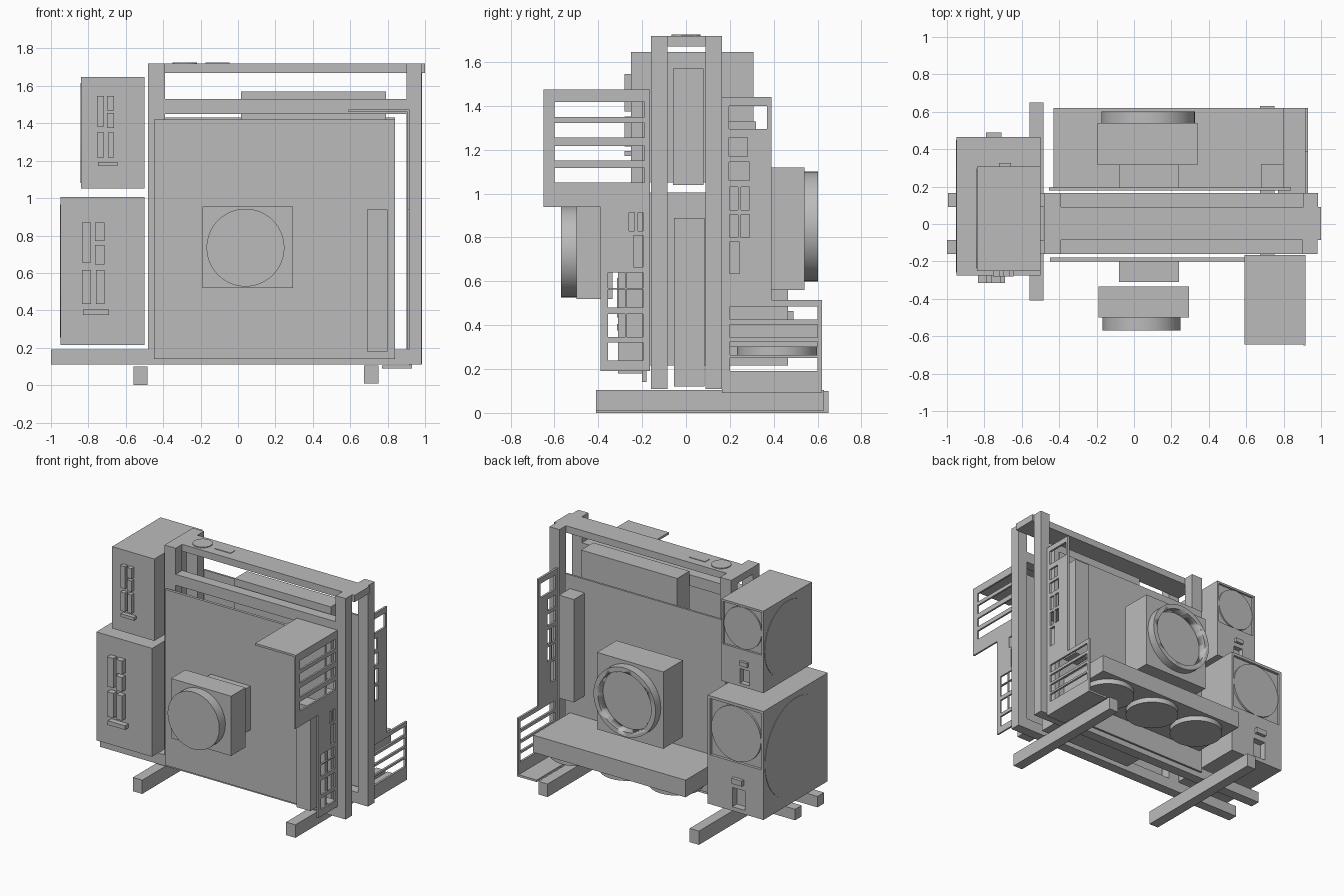
import bpy, bmesh, math
from mathutils import Matrix, Vector

old = bpy.data.objects.get("Cube")
if old:
    bpy.data.objects.remove(old, do_unlink=True)

grey = bpy.data.materials.new("plain grey")
grey.use_nodes = True
COLOR = (0.5, 0.5, 0.5, 1)
grey.diffuse_color = COLOR
grey.node_tree.nodes["Principled BSDF"].inputs["Base Color"].default_value = COLOR


def finish(name, bm):
    bmesh.ops.recalc_face_normals(bm, faces=bm.faces)
    me = bpy.data.meshes.new(name)
    bm.to_mesh(me)
    bm.free()
    me.materials.append(grey)
    ob = bpy.data.objects.new(name, me)
    bpy.context.collection.objects.link(ob)
    return ob


def boxes(name, *bounds):
    """Each bound is (x0, x1, y0, y1, z0, z1)."""
    bm = bmesh.new()
    for x0, x1, y0, y1, z0, z1 in bounds:
        m = Matrix.Translation(((x0 + x1) / 2, (y0 + y1) / 2, (z0 + z1) / 2))
        m = m @ Matrix.Diagonal((x1 - x0, y1 - y0, z1 - z0, 1))
        bmesh.ops.create_cube(bm, size=1, matrix=m)
    return finish(name, bm)


def disc(name, center, radius, depth, axis, segments=64):
    bm = bmesh.new()
    turn = Vector(axis).to_track_quat('Z', 'Y').to_matrix().to_4x4()
    bmesh.ops.create_cone(bm, cap_ends=True, segments=segments, radius1=radius, radius2=radius,
                          depth=depth, matrix=Matrix.Translation(center) @ turn)
    ob = finish(name, bm)
    bpy.ops.object.select_all(action='DESELECT')
    ob.select_set(True)
    bpy.context.view_layer.objects.active = ob
    bpy.ops.object.shade_smooth_by_angle(angle=math.radians(35))
    return ob


def cut(ob, cutter):
    mod = ob.modifiers.new("cut", 'BOOLEAN')
    mod.operation, mod.solver, mod.object = 'DIFFERENCE', 'EXACT', cutter
    bpy.context.view_layer.objects.active = ob
    bpy.ops.object.modifier_apply(modifier=mod.name)
    bpy.data.objects.remove(cutter, do_unlink=True)


def bracket(name, x0, x1, outline, holes):
    """Side plate from a (y, z) outline with rectangular (y0, y1, z0, z1) holes."""
    bm = bmesh.new()
    face = bm.faces.new([bm.verts.new((x0, y, z)) for y, z in outline])
    geo = bmesh.ops.extrude_face_region(bm, geom=[face])["geom"]
    bmesh.ops.translate(bm, vec=(x1 - x0, 0, 0), verts=[v for v in geo if isinstance(v, bmesh.types.BMVert)])
    ob = finish(name, bm)
    cut(ob, boxes("cutter", *[(x0 - .05, x1 + .05, *h) for h in holes]))


# Frame: feet, long beams, posts, top plate
boxes("left_foot", (-.56, -.485, -.41, .65, 0, .1))
boxes("right_foot", (.675, .75, -.41, .63, .01, .105))
for side, y0, y1, shift in (("front", -.16, -.085, 0), ("back", .09, .165, .005)):
    boxes(side + "_beam", (-1 + shift, .98 + shift, y0, y1, .11, .19))
    boxes(side + "_post_inner", (-.48, -.39, y0, y1, .19, 1.72))
    boxes(side + "_post_outer", (.9 + shift, .98 + shift, y0, y1, .19, 1.72))
boxes("front_crossbar", (-.39, .9, -.16, -.085, 1.45, 1.53))
boxes("top_plate", (-.48, 1, -.085, .09, 1.67, 1.72))
disc("power_button", (-.285, 0, 1.722), .066, .008, (0, 0, 1))
boxes("port_trim", (-.175, -.045, -.02, .03, 1.715, 1.724))

# Circuit boards and the blocks between them
boxes("front_board", (-.45, .84, -.2, -.18, .14, 1.42))
boxes("back_board", (-.455, .84, .18, .195, .14, 1.43))
boxes("upper_core_block", (.015, .79, -.06, .08, 1.04, 1.57))
boxes("lower_core_block", (.015, .79, -.055, .085, .12, .89))
boxes("front_memory_block", (.69, .8, -.31, -.2, .18, .94))
boxes("back_memory_block", (.68, .8, .195, .32, .58, 1.33))

# Front cooler
boxes("front_cooler_base", (-.08, .24, -.31, -.2, .58, .9))
boxes("front_cooler_box", (-.19, .295, -.5, -.335, .52, .955))
disc("front_cooler_fan", (.04, -.5325, .735), .208, .075, (0, 1, 0))

# Back cooler with hollow fan ring
boxes("back_cooler_base", (-.08, .24, .195, .315, .68, 1.02))
boxes("back_cooler_box", (-.195, .34, .315, .54, .56, 1.12))
ring = disc("back_cooler_ring", (.075, .57, .85), .25, .062, (0, 1, 0))
cut(ring, disc("cutter", (.075, .57, .85), .215, .2, (0, 1, 0)))
disc("back_cooler_hub", (.075, .542, .85), .2, .008, (0, 1, 0))

# Graphics card with three fans underneath
boxes("card_body", (-.43, .8, .195, .62, .3, .425))
for i in range(3):
    disc(f"card_fan_{i + 1}", (-.215 + i * .4, .415, .285), .183, .045, (0, 0, 1))

# Front side bracket: slots above, port holes below
slots = [(-.6, -.19, z, z + .068) for z in (1.05, 1.15, 1.255, 1.35)]
ports = [(y, y + .077, z0, z1) for y in (-.355, -.272)
         for z0, z1 in ((.57, .64), (.48, .562), (.345, .45))]
ports += [(-.355, -.195, .24, .32), (-.24, -.195, .665, .81),
          (-.26, -.235, .83, .915), (-.22, -.195, .83, .915)]
bracket("front_bracket", .905, .918,
        [(-.65, .94), (-.39, .94), (-.39, .19), (-.165, .19), (-.165, 1.475), (-.65, 1.475)],
        slots + ports)
boxes("front_bracket_flange", (.59, .918, -.645, -.165, 1.46, 1.475))

# Back side bracket: port holes above, slots below
slots = [(.2, .6, z, z + .06) for z in (.19, .265, .343, .425)]
ports = [(y, y + .04, z, z + .105) for y in (.198, .25) for z in (.8, .925)]
ports += [(.195, .37, 1.295, 1.4), (.195, .28, 1.17, 1.255),
          (.195, .29, 1.06, 1.145), (.198, .245, .635, .78)]
bracket("back_bracket", .915, .93,
        [(.165, .09), (.62, .09), (.62, .515), (.39, .515), (.39, 1.44), (.165, 1.44)],
        slots + ports)
boxes("back_bracket_flange", (.77, .93, .165, .62, .09, .105))


def power_supply(name, x1, z0, y0, y1, s):
    """Supply block of scale s, inner bottom edge at x1, z0."""
    w, h = .45 * s, .79 * s
    x0, z1, m = x1 - w, z0 + h, .02 * s
    fan_x, fan_z, r = x1 - w / 2, z1 - w / 2, w / 2 - .025 * s
    body = boxes(name + "_body", (x0, x1, y0, y1, z0, z1))
    mid = x1 - .25 * s
    cut(body, boxes("cutter",
                    (x0 + m, x1 - m, y1 - .02 * s, y1 + .1, z1 - w + m, z1 - m),
                    (mid - .05 * s, mid + .05 * s, y1 - .05 * s, y1 + .1, z0 + .03 * s, z0 + .17 * s)))
    disc(name + "_fan", (fan_x, y1 - .014 * s, fan_z), r, .016 * s, (0, 1, 0))
    boxes(name + "_switch", (mid - .042 * s, mid + .042 * s, y1 - .01, y1 + .025 * s, z0 + .21 * s, z0 + .25 * s))
    # Large outer-side grille disc
    disc(name + "_side_grille", (x0, (y0 + y1) / 2, z0 + h / 2), .355 * s, .006, (1, 0, 0))
    # Cable sockets: columns of (offset x0, x1, z0, z1) on the front
    sockets = [(.115, .165, .44, .655), (.185, .235, .555, .655), (.185, .235, .43, .535),
               (.115, .165, .22, .4), (.19, .235, .22, .4), (.12, .26, .16, .19)]
    boxes(name + "_sockets", *[(x0 + a * s, x0 + b * s, y0 - .04 * s, y0 + .01, z0 + c * s, z0 + d * s)
                               for a, b, c, d in sockets])


power_supply("lower_supply", -.5, .215, -.275, .465, 1)
power_supply("upper_supply", -.5, 1.05, -.25, .308, .755)
